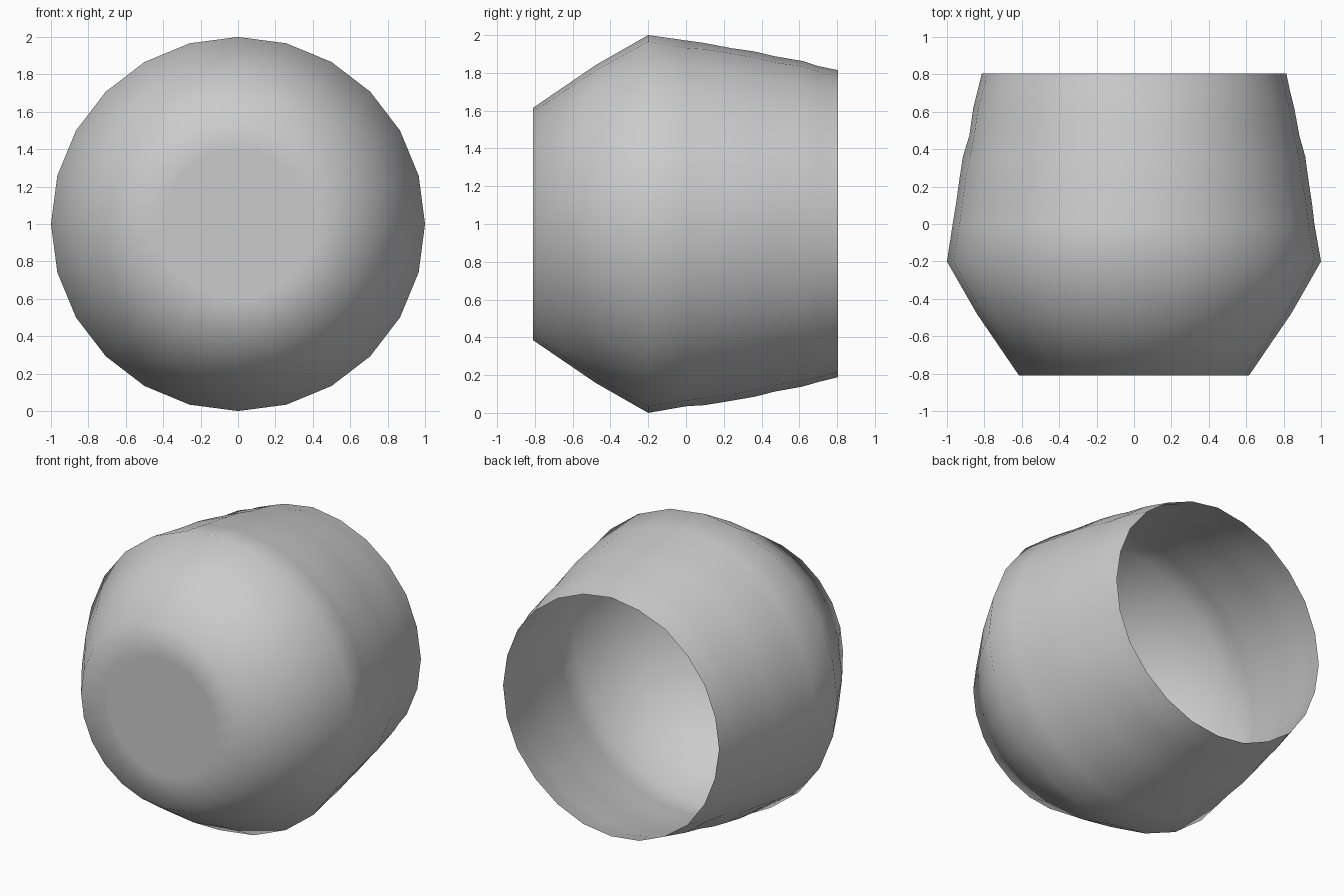
import bpy, bmesh, math, random

if "Cube" in bpy.data.objects:
    bpy.data.objects.remove(bpy.data.objects["Cube"])

random.seed(4)
SIDES = 24

# (radius, y) profile from the flat closed front to the open back
PROFILE = [(0.40, -0.81), (0.615, -0.81), (0.84, -0.48), (1.0, -0.2),
           (0.968, 0.0), (0.955, 0.1), (0.932, 0.24), (0.912, 0.36),
           (0.885, 0.47), (0.86, 0.62), (0.838, 0.7), (0.812, 0.805)]

bm = bmesh.new()

# rings of the shell, with a slight hand-worn unevenness toward the back
rings = []
for r, y in PROFILE:
    wobble = 0.004 if y > -0.1 else 0.0
    ring = []
    for i in range(SIDES):
        a = 2 * math.pi * i / SIDES
        rr = r + random.uniform(-wobble, wobble)
        ring.append(bm.verts.new((rr * math.cos(a), y, 1 + rr * math.sin(a))))
    rings.append(ring)

# walls
for lower, upper in zip(rings, rings[1:]):
    for i in range(SIDES):
        j = (i + 1) % SIDES
        bm.faces.new((lower[i], upper[i], upper[j], lower[j]))

# flat closed front
bm.faces.new(rings[0])
bmesh.ops.recalc_face_normals(bm, faces=bm.faces)
front = min(bm.faces, key=lambda f: f.calc_center_median().y)
if front.normal.y > 0:
    bmesh.ops.reverse_faces(bm, faces=bm.faces)
for f in bm.faces:
    f.smooth = True

mesh = bpy.data.meshes.new("open_shell")
bm.to_mesh(mesh)
bm.free()
shell = bpy.data.objects.new("open_shell", mesh)
bpy.context.collection.objects.link(shell)
